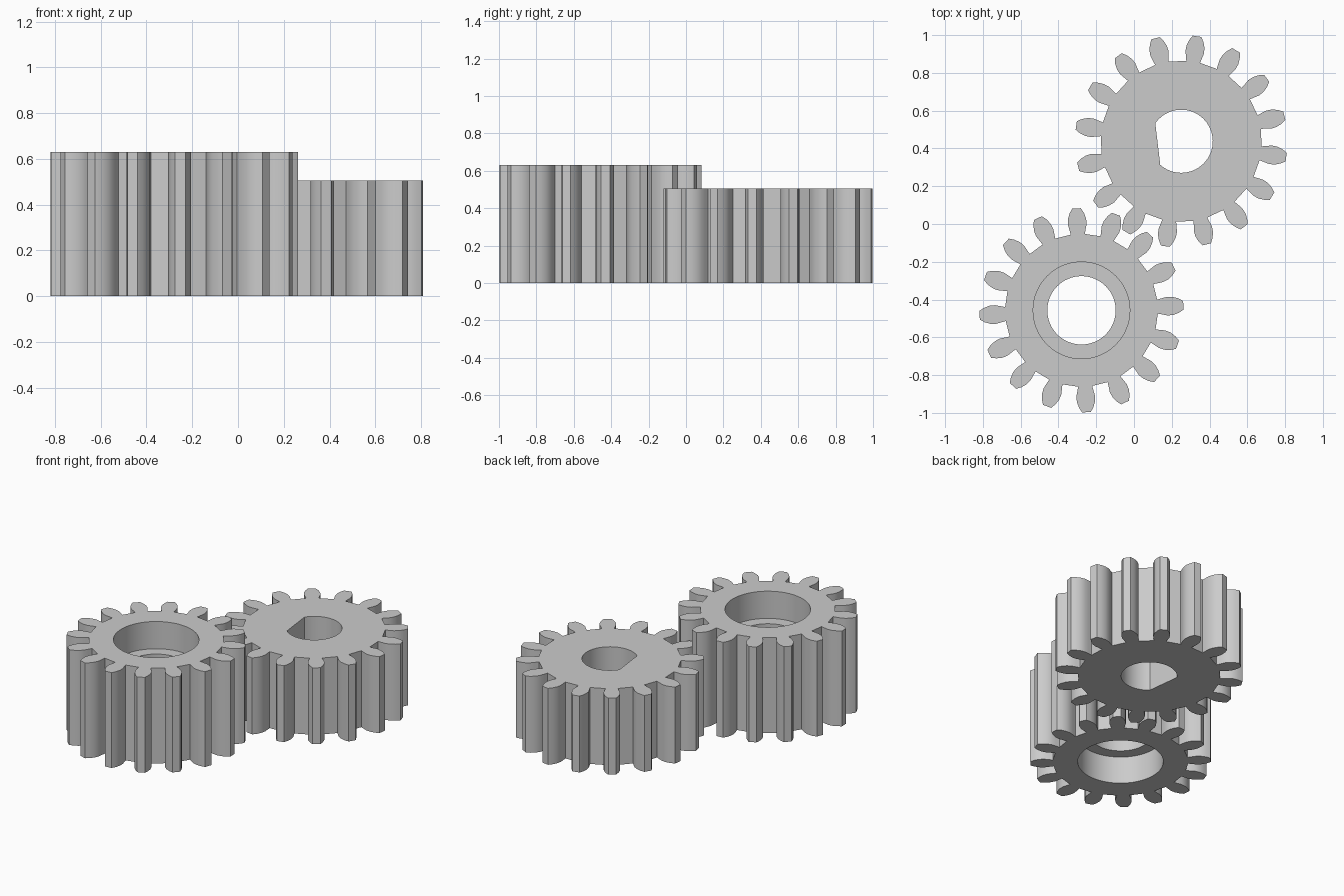
import bpy, bmesh
from math import cos, sin, pi, radians, acos
from mathutils import Matrix, Vector

if "Cube" in bpy.data.objects:
    bpy.data.objects.remove(bpy.data.objects["Cube"], do_unlink=True)

grey = bpy.data.materials.new("plain_grey")
grey.use_nodes = True
colour = (0.6, 0.6, 0.6, 1)
grey.diffuse_color = colour
grey.node_tree.nodes["Principled BSDF"].inputs["Base Color"].default_value = colour

TEETH = 16
# One tooth flank: (height above root, half width), narrow neck to narrow tip
FLANK = [(0, .037), (.025, .043), (.052, .0495), (.082, .048), (.112, .038), (.137, .023)]


def prism(name, points, bottom, top):
    """Extrude a closed outline from bottom to top."""
    bm = bmesh.new()
    face = bm.faces.new([bm.verts.new((x, y, bottom)) for x, y in points])
    new = bmesh.ops.extrude_face_region(bm, geom=[face])["geom"]
    verts = [g for g in new if isinstance(g, bmesh.types.BMVert)]
    bmesh.ops.translate(bm, verts=verts, vec=(0, 0, top - bottom))
    bmesh.ops.recalc_face_normals(bm, faces=bm.faces)
    mesh = bpy.data.meshes.new(name)
    bm.to_mesh(mesh)
    bm.free()
    mesh.materials.append(grey)
    obj = bpy.data.objects.new(name, mesh)
    bpy.context.collection.objects.link(obj)
    return obj


def gear_outline(root, phase):
    side = [(root + h, w) for h, w in FLANK]
    tooth = [(r, -w) for r, w in side] + [(r, w) for r, w in reversed(side)]
    points = []
    for i in range(TEETH):
        turn = Matrix.Rotation(radians(phase) + 2 * pi * i / TEETH, 2)
        points += [turn @ Vector(p) for p in tooth]
    return points


def arc(radius, start, end, steps):
    return [(radius * cos(start + (end - start) * i / steps),
             radius * sin(start + (end - start) * i / steps)) for i in range(steps + 1)]


def circle(radius):
    return arc(radius, 0, 2 * pi, 64)[:-1]


def make_gear(name, centre, root, phase, height, cuts):
    gear = prism(name, gear_outline(root, phase), 0, height)
    for outline, bottom, top in cuts:
        cutter = prism("bore_cutter", outline, bottom, top)
        cutter.hide_render = True
        mod = gear.modifiers.new("bore", "BOOLEAN")
        mod.operation, mod.solver, mod.object = "DIFFERENCE", "EXACT", cutter
        bpy.context.view_layer.objects.active = gear
        bpy.ops.object.modifier_apply(modifier=mod.name)
        bpy.data.objects.remove(cutter, do_unlink=True)
    gear.location = (*centre, 0)
    bpy.ops.object.select_all(action="DESELECT")
    gear.select_set(True)
    bpy.context.view_layer.objects.active = gear
    bpy.ops.object.shade_smooth_by_angle(angle=radians(25))


# Short gear with a D-shaped shaft bore
BORE, FLAT = .167, .125
flat_dir = radians(186.8)
half = acos(FLAT / BORE)
d_bore = arc(BORE, flat_dir + half, flat_dir + 2 * pi - half, 48)
make_gear("shaft_gear", (.25, .438), .425, 13.9, .505, [(d_bore, -.1, .7)])

# Tall gear with a through bore and a bearing pocket at each end
TALL, POCKET = .63, .18
make_gear("bearing_gear", (-.278, -.457), .403, 2.8, TALL, [
    (circle(.181), -.1, TALL + .1),
    (circle(.256), TALL - POCKET, TALL + .1),
    (circle(.256), -.1, POCKET)])
